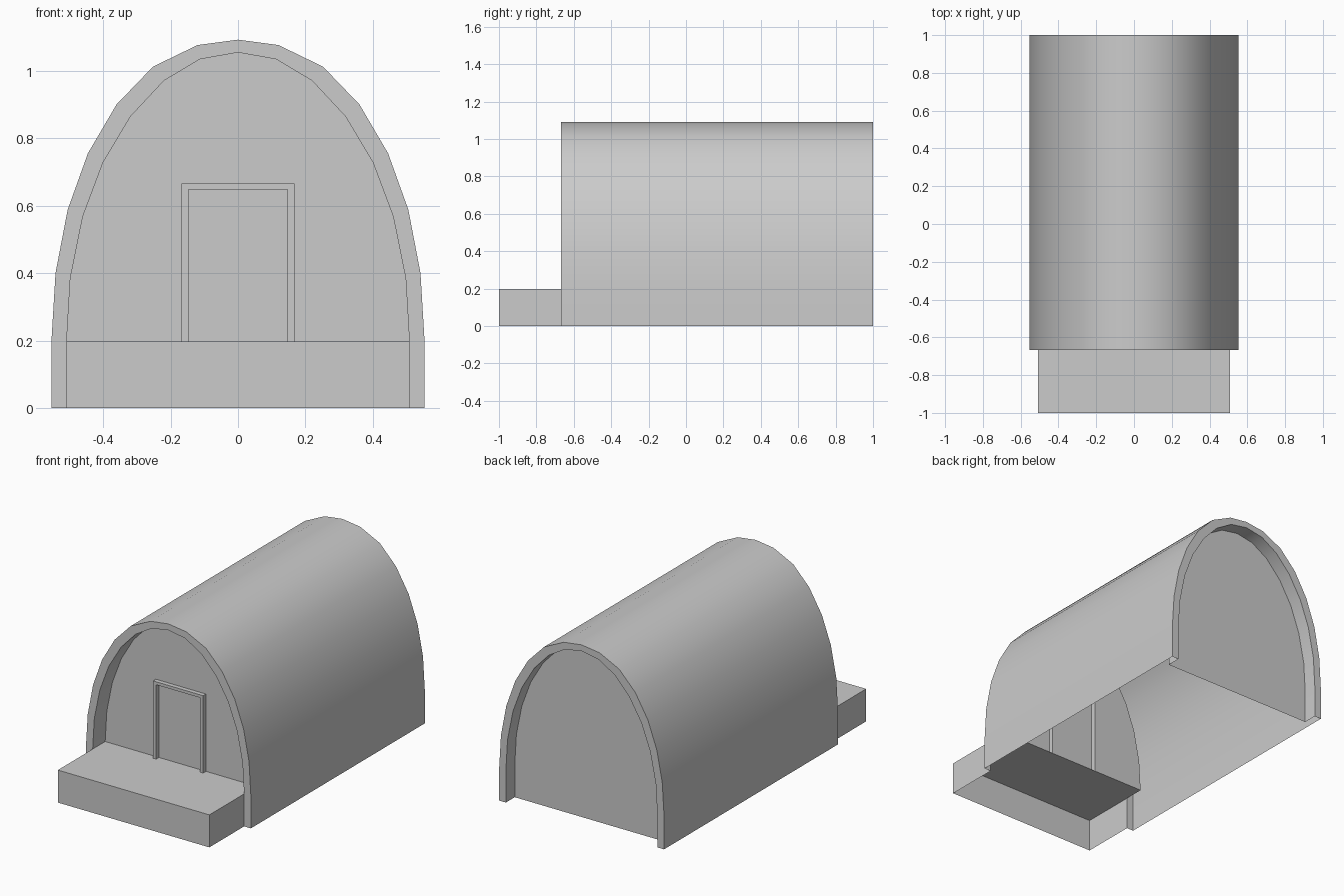
import bpy, bmesh

if "Cube" in bpy.data.objects:
    bpy.data.objects.remove(bpy.data.objects["Cube"])

FRONT, BACK = -0.667, 1.0          # ends of the arched shell
FRONT_WALL, BACK_WALL = -0.547, 0.915
DECK = 0.197                       # porch height

# right half of the arch, from the ground to the ridge
OUTER = [(0.553, 0), (0.553, 0.2), (0.541, 0.4), (0.505, 0.588), (0.445, 0.755),
         (0.36, 0.9), (0.252, 1.012), (0.12, 1.076), (0, 1.092)]
INNER = [(0.508, 0), (0.508, DECK), (0.497, 0.385), (0.46, 0.568), (0.4, 0.728),
         (0.318, 0.865), (0.22, 0.97), (0.113, 1.034), (0, 1.054)]


def mirrored(half):
    return half + [(-x, z) for x, z in half[-2::-1]]


def ring(bm, profile, y):
    return [bm.verts.new((x, y, z)) for x, z in profile]


def bridge(bm, a, b):
    for i in range(len(a) - 1):
        bm.faces.new((a[i], a[i + 1], b[i + 1], b[i]))


def finish(bm, name, facing=None, smooth=False):
    bm.normal_update()
    bmesh.ops.recalc_face_normals(bm, faces=bm.faces)
    bm.faces.ensure_lookup_table()
    # the first face tells which way an open sheet should look
    if facing and bm.faces[0].normal.dot(facing) < 0:
        bmesh.ops.reverse_faces(bm, faces=bm.faces)
    mesh = bpy.data.meshes.new(name)
    bm.to_mesh(mesh)
    bm.free()
    ob = bpy.data.objects.new(name, mesh)
    bpy.context.collection.objects.link(ob)
    if smooth:
        bpy.ops.object.select_all(action='DESELECT')
        ob.select_set(True)
        bpy.context.view_layer.objects.active = ob
        bpy.ops.object.shade_smooth_by_angle(angle=0.6)
    return ob


outer, inner = mirrored(OUTER), mirrored(INNER)

# arched shell: outer sheet, end rims, recess lips and back wall
bm = bmesh.new()
front_out, back_out = ring(bm, outer, FRONT), ring(bm, outer, BACK)
front_in, back_in = ring(bm, inner, FRONT), ring(bm, inner, BACK)
front_lip = ring(bm, inner[1:-1], FRONT_WALL)
back_lip = ring(bm, inner, BACK_WALL)
bm.faces.new((front_out[0], front_out[1], back_out[1], back_out[0]))
bridge(bm, front_out[1:], back_out[1:])
bridge(bm, front_out, front_in)
bridge(bm, back_out, back_in)
bridge(bm, front_in[1:-1], front_lip)
bridge(bm, back_in, back_lip)
bm.faces.new(back_lip)
finish(bm, "arched_shell", (1, 0, 0), smooth=True)

# front wall with door panel and a raised, hollow door frame
bm = bmesh.new()
frame_out = [(-0.168, DECK), (-0.168, 0.666), (0.168, 0.666), (0.168, DECK)]
frame_in = [(-0.147, DECK), (-0.147, 0.648), (0.147, 0.648), (0.147, DECK)]
RAISED = FRONT_WALL - 0.027
arch = ring(bm, inner[1:-1], FRONT_WALL)
fo, fi = ring(bm, frame_out, FRONT_WALL), ring(bm, frame_in, FRONT_WALL)
ro, ri = ring(bm, frame_out, RAISED), ring(bm, frame_in, RAISED)
bm.faces.new(arch + fo)
bridge(bm, fo, ro)
bridge(bm, ro, ri)
bridge(bm, ri, fi)
bm.faces.new(fi)
finish(bm, "front_wall_and_door", (0, -1, 0))

# porch: open underneath, its deck runs back to the front wall
bm = bmesh.new()
w = 0.508
side = [(-w, FRONT), (-w, -1), (w, -1), (w, FRONT)]
low = [bm.verts.new((x, y, 0)) for x, y in side]
top = [bm.verts.new((x, y, DECK)) for x, y in side]
deck_back = [bm.verts.new((x, FRONT_WALL, DECK)) for x in (w, -w)]
bm.faces.new(top + deck_back)
bridge(bm, low, top)
finish(bm, "porch", (0, 0, 1))
